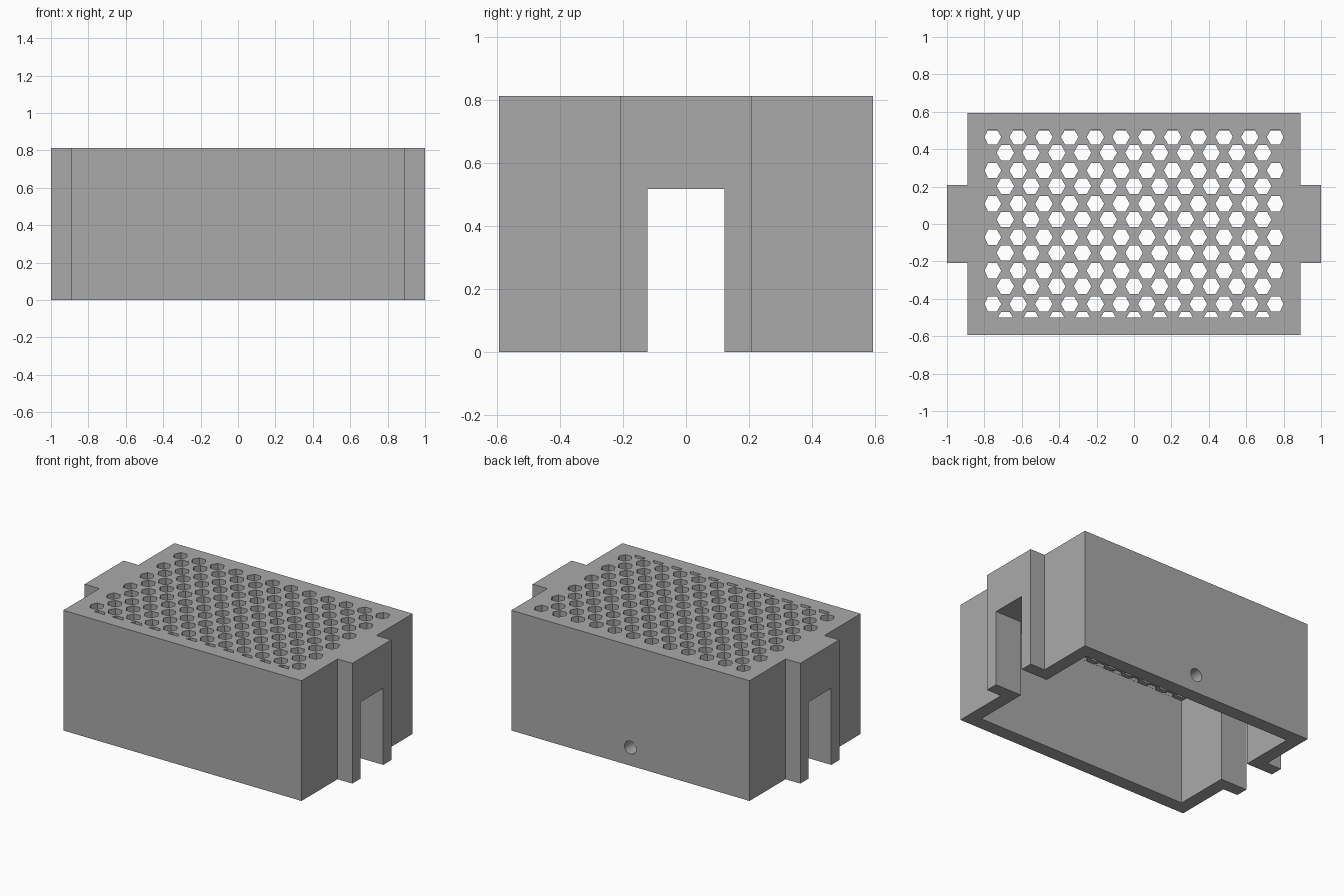
import bpy, bmesh, math
from mathutils import Matrix

if "Cube" in bpy.data.objects:
    bpy.data.objects.remove(bpy.data.objects["Cube"])

HALF_X, HALF_Y, TOP = 0.89, 0.593, 0.812   # main box
TAB_X, TAB_Y = 1.0, 0.208                  # end tabs
IN_X, IN_Y, CEILING = 0.80, 0.50, 0.72     # cavity
HEX_R, STEP_X, STEP_Y = 0.047, 0.1376, 0.1786

grey = bpy.data.materials.new("plain_grey")
grey.diffuse_color = (0.40, 0.40, 0.40, 1.0)
grey.use_nodes = True
grey.node_tree.nodes["Principled BSDF"].inputs["Base Color"].default_value = grey.diffuse_color


def add_prism(bm, points, z0, z1):
    """Closed vertical prism over a counter-clockwise outline."""
    low = [bm.verts.new((x, y, z0)) for x, y in points]
    high = [bm.verts.new((x, y, z1)) for x, y in points]
    bm.faces.new(low[::-1])
    bm.faces.new(high)
    n = len(points)
    for i in range(n):
        j = (i + 1) % n
        bm.faces.new((low[i], low[j], high[j], high[i]))


def rect(x, y):
    return [(-x, -y), (x, -y), (x, y), (-x, y)]


def make_object(name, bm):
    mesh = bpy.data.meshes.new(name)
    bmesh.ops.recalc_face_normals(bm, faces=bm.faces[:])
    bm.to_mesh(mesh)
    bm.free()
    mesh.materials.append(grey)
    obj = bpy.data.objects.new(name, mesh)
    bpy.context.collection.objects.link(obj)
    return obj


def cut(target, name, bm):
    """Subtract a temporary cutter from the target."""
    cutter = make_object(name, bm)
    cutter.hide_render = True
    mod = target.modifiers.new(name, 'BOOLEAN')
    mod.operation = 'DIFFERENCE'
    mod.solver = 'EXACT'
    mod.object = cutter
    bpy.context.view_layer.objects.active = target
    bpy.ops.object.modifier_apply(modifier=mod.name)
    bpy.data.objects.remove(cutter)


def hexagon(cx, cy):
    """Hexagon kept inside the cavity; a low one is trimmed at the front wall."""
    edge = -IN_Y + 0.001
    pts = [(cx + HEX_R * math.cos(k * math.pi / 3),
            cy + HEX_R * math.sin(k * math.pi / 3)) for k in range(6)]
    if cy < edge:
        w = HEX_R - (edge - cy) / math.sqrt(3)
        pts = [(cx + w, edge), pts[1], pts[2], (cx - w, edge)]
    lim = IN_X - 0.001
    return [(max(-lim, min(lim, x)), y) for x, y in pts]


# Box with a tab on each end
quarter = [(TAB_X, TAB_Y), (HALF_X, TAB_Y), (HALF_X, HALF_Y)]
right = [(x, -y) for x, y in quarter[::-1]] + quarter
outline = right + [(-x, -y) for x, y in right]
bm = bmesh.new()
add_prism(bm, outline, 0, TOP)
cover = make_object("vented_cover", bm)

# Open-bottomed cavity
bm = bmesh.new()
add_prism(bm, rect(IN_X, IN_Y), -0.1, CEILING)
cut(cover, "cavity_cutter", bm)

# Slot through both end tabs
bm = bmesh.new()
add_prism(bm, rect(1.2, 0.122), -0.1, 0.517)
cut(cover, "slot_cutter", bm)

# Round hole in the back wall
bm = bmesh.new()
bmesh.ops.create_cone(bm, cap_ends=True, segments=32, radius1=0.044, radius2=0.044, depth=0.3,
                      matrix=Matrix.Translation((0, 0.55, 0.123)) @ Matrix.Rotation(math.pi / 2, 4, 'X'))
cut(cover, "back_hole_cutter", bm)

# Honeycomb vents in two staggered sets of rows
bm = bmesh.new()
for count, y0 in ((12, 0.465), (11, 0.381)):
    for row in range(6):
        for col in range(count):
            x = (col - (count - 1) / 2) * STEP_X
            add_prism(bm, hexagon(x, y0 - row * STEP_Y), CEILING - 0.03, TOP + 0.05)
cut(cover, "vent_cutter", bm)

# Smooth only the round hole
bpy.ops.object.select_all(action='DESELECT')
cover.select_set(True)
bpy.context.view_layer.objects.active = cover
bpy.ops.object.shade_smooth_by_angle(angle=math.radians(30))
